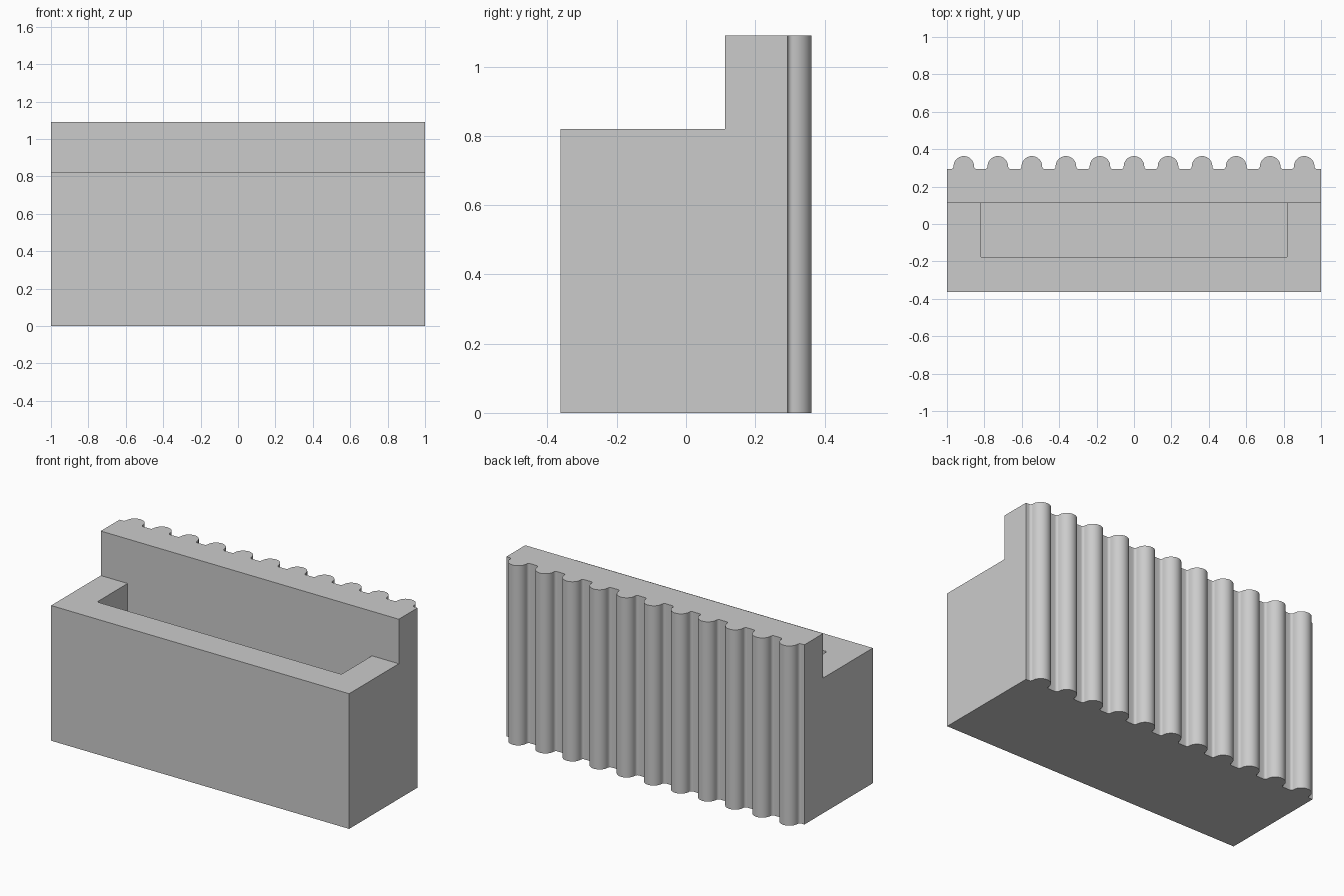
import bpy, bmesh, math

if "Cube" in bpy.data.objects:
    bpy.data.objects.remove(bpy.data.objects["Cube"], do_unlink=True)

FRONT, STEP, VALLEY = -0.363, 0.113, 0.293   # depth positions
RIM, TOP, FLOOR = 0.82, 1.09, 0.18           # heights
RIB, FILLET, PITCH, RIBS = 0.055, 0.015, 0.182, 11

grey = bpy.data.materials.new("plain grey")
grey.use_nodes = True
colour = (0.6, 0.6, 0.6, 1)
grey.diffuse_color = colour
grey.node_tree.nodes["Principled BSDF"].inputs["Base Color"].default_value = colour


def arc(cx, cy, r, start, end, steps):
    angles = [math.radians(start + (end - start) * i / steps) for i in range(steps + 1)]
    return [(cx + r * math.cos(a), cy + r * math.sin(a)) for a in angles]


def prism(name, outline, z0, z1):
    bm = bmesh.new()
    face = bm.faces.new([bm.verts.new((x, y, z0)) for x, y in outline])
    top = bmesh.ops.extrude_face_region(bm, geom=[face])["geom"]
    verts = [v for v in top if isinstance(v, bmesh.types.BMVert)]
    bmesh.ops.translate(bm, verts=verts, vec=(0, 0, z1 - z0))
    bmesh.ops.recalc_face_normals(bm, faces=bm.faces)
    mesh = bpy.data.meshes.new(name)
    bm.to_mesh(mesh)
    bm.free()
    mesh.materials.append(grey)
    obj = bpy.data.objects.new(name, mesh)
    bpy.context.collection.objects.link(obj)
    return obj


def cut(target, cutter):
    cutter.hide_render = True
    mod = target.modifiers.new("cut", "BOOLEAN")
    mod.operation, mod.solver, mod.object = "DIFFERENCE", "EXACT", cutter
    bpy.context.view_layer.objects.active = target
    bpy.ops.object.modifier_apply(modifier=mod.name)
    bpy.data.objects.remove(cutter, do_unlink=True)


# Full plan outline: plain front and sides, rounded ribs blended into the back
outline = [(-1, FRONT), (1, FRONT), (1, VALLEY)]
for i in range(RIBS):
    cx, cy = (RIBS // 2 - i) * PITCH, VALLEY + FILLET
    side = RIB + FILLET
    outline += arc(cx + side, cy, FILLET, 270, 180, 6)
    outline += arc(cx, cy, RIB, 0, 180, 20)[1:-1]
    outline += arc(cx - side, cy, FILLET, 0, -90, 6)
outline.append((-1, VALLEY))
body = prism("ribbed_planter_block", outline, 0, TOP)

# Step down in front of the tall back wall
cut(body, prism("step_cutter", [(-1.1, -0.5), (1.1, -0.5), (1.1, STEP), (-1.1, STEP)], RIM, TOP + 0.1))

# Open pocket with slightly rounded front corners
W, Y, R = 0.82, -0.18, 0.01
pocket = [(W, STEP), (-W, STEP)]
pocket += arc(-W + R, Y + R, R, 180, 270, 4) + arc(W - R, Y + R, R, 270, 360, 4)
cut(body, prism("pocket_cutter", pocket, FLOOR, RIM + 0.1))

# Smooth ribs, sharp corners
bpy.ops.object.select_all(action="DESELECT")
body.select_set(True)
bpy.context.view_layer.objects.active = body
bpy.ops.object.shade_smooth_by_angle(angle=math.radians(35))
